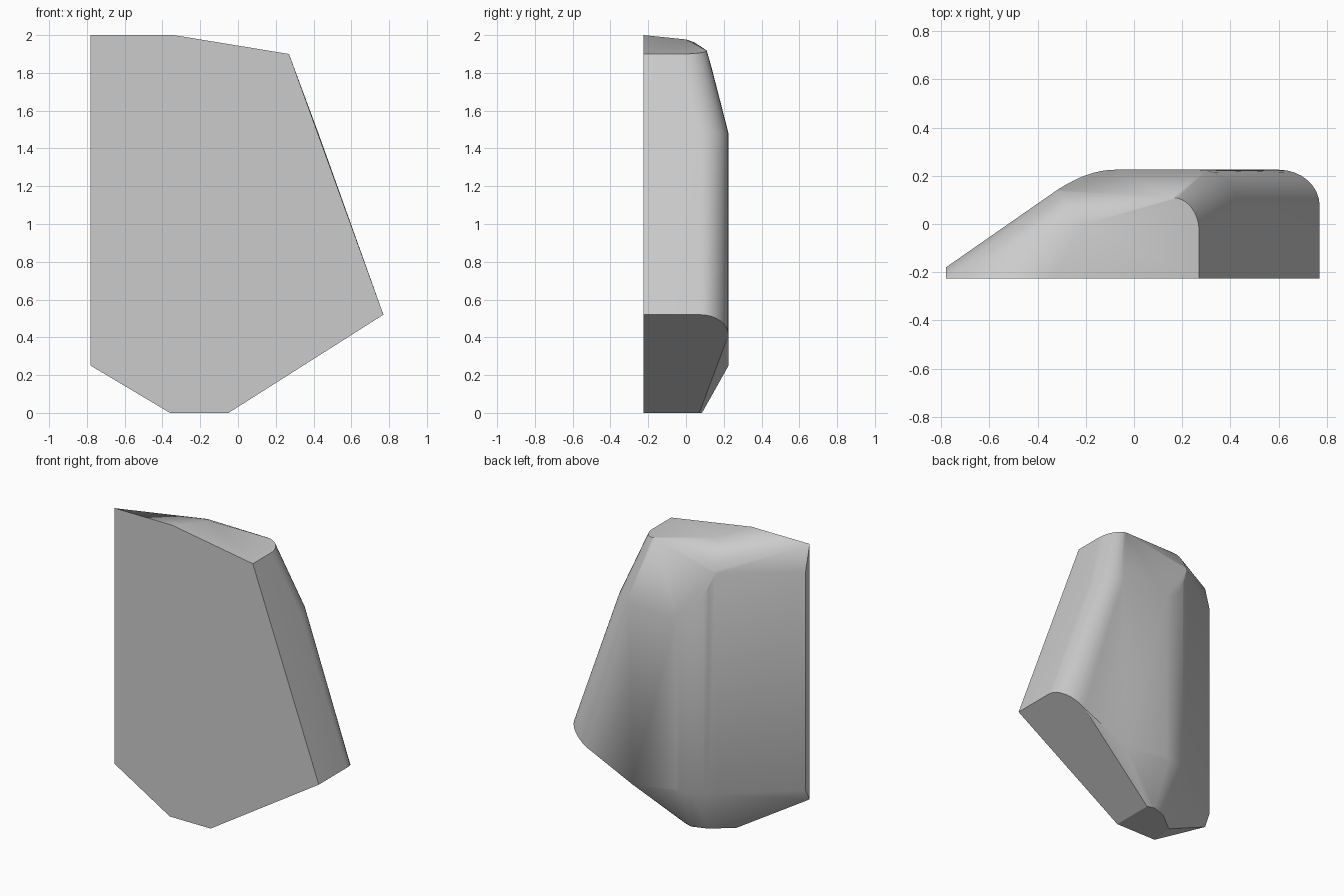
import bpy, bmesh
from math import sin, cos, pi, radians
from mathutils import Vector

cube = bpy.data.objects.get("Cube")
if cube:
    bpy.data.objects.remove(cube, do_unlink=True)

STEPS = 8
FRONT, BACK = -0.225, 0.225


def bezier(a, b, c):
    """Points on a quadratic curve from a to c, pulled towards b."""
    a, b, c = Vector(a), Vector(b), Vector(c)
    return [a * (1 - t) ** 2 + b * 2 * t * (1 - t) + c * t * t
            for t in (i / STEPS for i in range(STEPS + 1))]


def rounded_corner(right, back, width, depth, height):
    """Quarter ellipse on the right rear edge; height gives z from x."""
    pts = []
    for i in range(STEPS + 1):
        t = i / STEPS * pi / 2
        x = right - width * (1 - cos(t))
        pts.append(Vector((x, back - depth * (1 - sin(t)), height(x))))
    return pts


# Flat front outline
outline = [(-0.78, 2), (-0.34, 2), (0.27, 1.9), (0.77, 0.52),
           (-0.05, 0), (-0.36, 0), (-0.78, 0.25)]
points = [Vector((x, FRONT, z)) for x, z in outline]

# Rounded right rear edge: top, start of the top bevel, lower end
points += rounded_corner(0.27, 0.11, 0.11, 0.14, lambda x: 1.9 + (0.27 - x) * 0.164)
points += rounded_corner(0.426, BACK, 0.155, 0.155, lambda x: 1.48)
points += rounded_corner(0.77, BACK, 0.17, 0.15, lambda x: 0.52 - (0.77 - x) * 0.634)

# Curve from the slanted left rear face into the flat back
for p in bezier((-0.32, 0.14, 0), (-0.19, BACK, 0), (-0.08, BACK, 0)):
    points.append(Vector((p.x, p.y, 1.48 + (BACK - p.y) / 0.257)))
    points.append(Vector((p.x, p.y, 0.3)))

# Thin left side, top rear rounding, lower back edge and underside
points += [Vector((-0.78, -0.18, z)) for z in (0.33, 1.825)]
points += bezier((-0.315, 0.135, 1.83), (-0.29, 0.1, 1.96), (-0.24, 0, 1.975))
points += [Vector(p) for p in ((-0.2, 0, 1.977), (0.25, BACK, 0.25),
                               (-0.05, 0.07, 0), (-0.1, 0.085, 0),
                               (-0.2, 0.05, 0), (-0.34, -0.06, 0))]

# Convex body wrapped around the sections
bm = bmesh.new()
for p in points:
    bm.verts.new(p)
bmesh.ops.remove_doubles(bm, verts=bm.verts[:], dist=0.001)
hull = bmesh.ops.convex_hull(bm, input=bm.verts[:])
loose = [v for v in bm.verts if not v.link_faces]
bmesh.ops.delete(bm, geom=loose, context='VERTS')
bmesh.ops.dissolve_limit(bm, angle_limit=radians(0.5), verts=bm.verts[:], edges=bm.edges[:])
bmesh.ops.recalc_face_normals(bm, faces=bm.faces[:])
mesh = bpy.data.meshes.new("faceted_body")
bm.to_mesh(mesh)
bm.free()
body = bpy.data.objects.new("faceted_body", mesh)
bpy.context.collection.objects.link(body)

# Plain grey material
grey = bpy.data.materials.new("plain_grey")
grey.use_nodes = True
colour = (0.6, 0.6, 0.6, 1)
grey.diffuse_color = colour
grey.node_tree.nodes["Principled BSDF"].inputs["Base Color"].default_value = colour
mesh.materials.append(grey)

# Soft curves with crisp edges
bpy.ops.object.select_all(action='DESELECT')
body.select_set(True)
bpy.context.view_layer.objects.active = body
bpy.ops.object.shade_smooth_by_angle(angle=radians(30))
